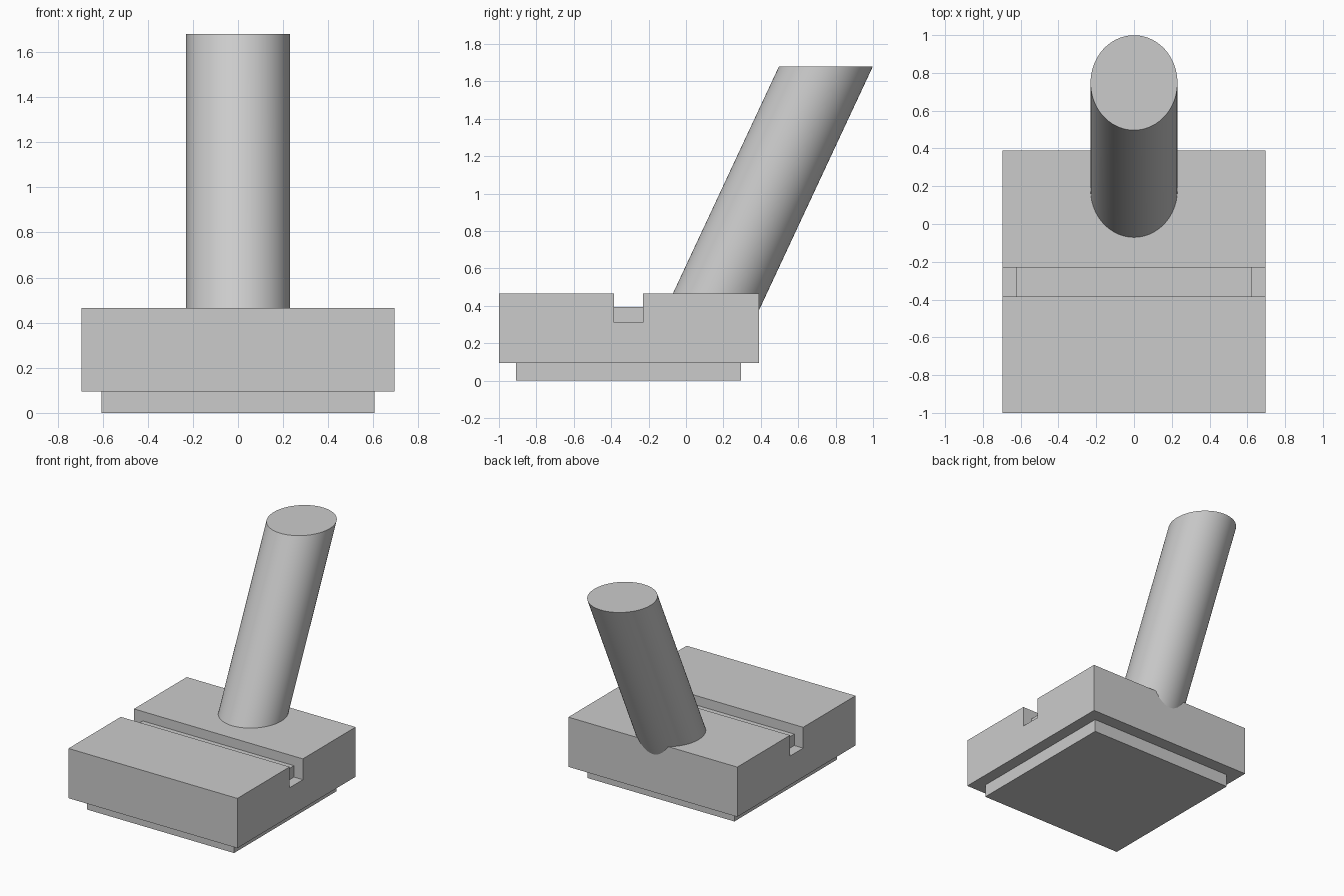
import bpy
import bmesh
import math
from mathutils import Vector

cube = bpy.data.objects.get("Cube")
if cube:
    bpy.data.objects.remove(cube, do_unlink=True)

grey = bpy.data.materials.new("light_grey")
grey.use_nodes = True
grey.diffuse_color = (0.6, 0.6, 0.6, 1)
grey.node_tree.nodes["Principled BSDF"].inputs["Base Color"].default_value = grey.diffuse_color


def extrude(name, outline, offset):
    """Prism made by sweeping a closed outline along an offset."""
    bm = bmesh.new()
    face = bm.faces.new([bm.verts.new(p) for p in outline])
    swept = bmesh.ops.extrude_face_region(bm, geom=[face], use_keep_orig=True)
    moved = [g for g in swept["geom"] if isinstance(g, bmesh.types.BMVert)]
    bmesh.ops.translate(bm, verts=moved, vec=Vector(offset))
    bmesh.ops.recalc_face_normals(bm, faces=bm.faces)
    mesh = bpy.data.meshes.new(name)
    bm.to_mesh(mesh)
    bm.free()
    mesh.materials.append(grey)
    obj = bpy.data.objects.new(name, mesh)
    bpy.context.collection.objects.link(obj)
    return obj


def side_profile(name, half_width, points):
    return extrude(name, [(-half_width, y, z) for y, z in points],
                   (2 * half_width, 0, 0))


def rectangle(y0, y1, z0, z1):
    return [(y0, z0), (y1, z0), (y1, z1), (y0, z1)]


back, front = 0.39, -1.0
bottom, top = 0.095, 0.465
slot_front, slot_back, slot_floor = -0.385, -0.23, 0.31

# Block with a slot across its top
side_profile("base_block", 0.695, [
    (front, bottom), (back, bottom), (back, top), (slot_back, top),
    (slot_back, slot_floor), (slot_front, slot_floor),
    (slot_front, top), (front, top)])

# Raised key in the slot, stopping short of both ends
side_profile("slot_key", 0.622,
             rectangle(slot_front, slot_back, slot_floor, 0.395))

# Inset foot
side_profile("foot_plate", 0.605, rectangle(-0.91, 0.295, 0, bottom))

# Leaning round post, cut level at its top and buried in the block
low, high, slope = 0.3, 1.68, 0.467
lean = slope * (high - low)
ring = [2 * math.pi * i / 96 for i in range(96)]
post = extrude("leaning_post",
               [(0.23 * math.cos(a), 0.748 - lean + 0.251 * math.sin(a), low)
                for a in ring],
               (0, lean, high - low))
bpy.ops.object.select_all(action="DESELECT")
post.select_set(True)
bpy.context.view_layer.objects.active = post
bpy.ops.object.shade_smooth_by_angle(angle=math.radians(20))
